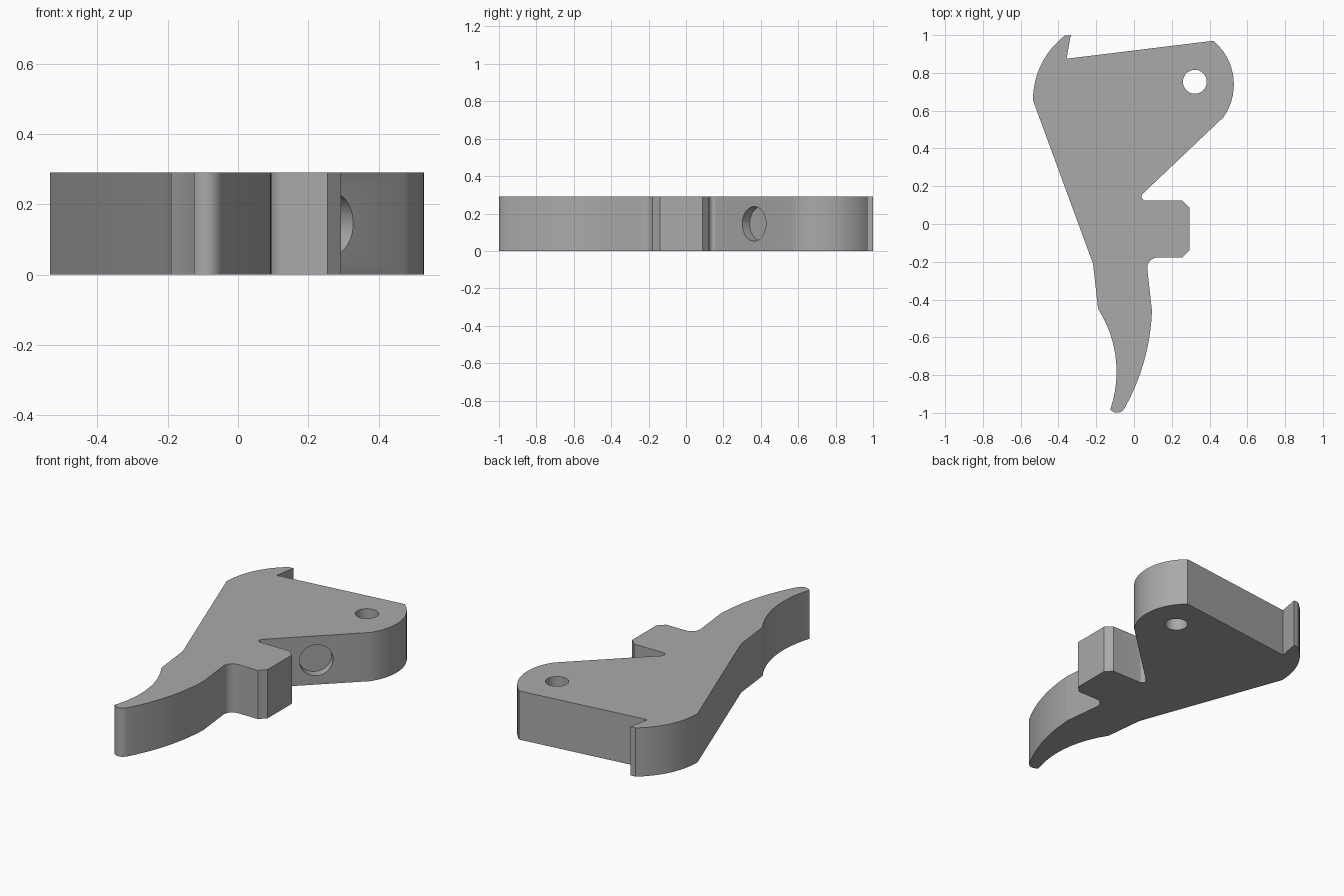
import bpy, bmesh, math
from mathutils import Vector, Matrix

if "Cube" in bpy.data.objects:
    bpy.data.objects.remove(bpy.data.objects["Cube"])

HEIGHT = 0.29


def arc(a, m, b, n):
    """Points on the circle through a, m and b, ends included."""
    a, m, b = Vector(a), Vector(m), Vector(b)
    d = 2 * (a.x * (m.y - b.y) + m.x * (b.y - a.y) + b.x * (a.y - m.y))
    A, M, B = a.dot(a), m.dot(m), b.dot(b)
    c = Vector(((A * (m.y - b.y) + M * (b.y - a.y) + B * (a.y - m.y)) / d,
                (A * (b.x - m.x) + M * (a.x - b.x) + B * (m.x - a.x)) / d))
    r = (a - c).length
    t0, tm, t1 = (math.atan2(p.y - c.y, p.x - c.x) for p in (a, m, b))
    sweep = (t1 - t0) % math.tau
    if (tm - t0) % math.tau > sweep:
        sweep -= math.tau
    return [(c.x + r * math.cos(t0 + sweep * i / n),
             c.y + r * math.sin(t0 + sweep * i / n)) for i in range(n + 1)]


# Outline, clockwise from the hook at the top left
outline = [(-0.335, 1.0), (-0.357, 0.875)]
outline += arc((0.42, 0.97), (0.528, 0.755), (0.474, 0.566), 20)      # pivot end
outline += arc((0.046, 0.16), (0.042, 0.137), (0.062, 0.124), 8)      # notch fillet
outline += [(0.255, 0.124), (0.293, 0.088), (0.293, -0.14), (0.255, -0.178)]
outline += arc((0.13, -0.178), (0.086, -0.194), (0.07, -0.235), 10)   # tab fillet
outline += arc((0.095, -0.46), (0.055, -0.72), (-0.05, -0.975), 20)   # finger front
outline += arc((-0.056, -0.983), (-0.09, -0.999), (-0.125, -0.982), 8)  # finger tip
outline += arc((-0.122, -0.97), (-0.108, -0.645), (-0.19, -0.45), 24)[1:]  # finger back
outline += [(-0.217, -0.21)]
outline += arc((-0.535, 0.655), (-0.49, 0.847), (-0.365, 0.998), 16)  # rounded shoulder

bm = bmesh.new()
base = bm.faces.new([bm.verts.new((x, y, 0)) for x, y in outline])
top = bmesh.ops.extrude_face_region(bm, geom=[base])["geom"]
bmesh.ops.translate(bm, vec=(0, 0, HEIGHT),
                    verts=[v for v in top if isinstance(v, bmesh.types.BMVert)])
bmesh.ops.recalc_face_normals(bm, faces=bm.faces)
mesh = bpy.data.meshes.new("lever_body")
bm.to_mesh(mesh)
bm.free()
body = bpy.data.objects.new("lever_body", mesh)
bpy.context.collection.objects.link(body)

grey = bpy.data.materials.new("plain grey")
grey.diffuse_color = (0.4, 0.4, 0.4, 1)
grey.use_nodes = True
grey.node_tree.nodes["Principled BSDF"].inputs["Base Color"].default_value = grey.diffuse_color
mesh.materials.append(grey)


def drill(name, centre, axis, radius, length):
    """Cut a round hole centred on a point along an axis."""
    bm = bmesh.new()
    turn = Vector(axis).to_track_quat('Z', 'Y').to_matrix().to_4x4()
    bmesh.ops.create_cone(bm, cap_ends=True, segments=48, radius1=radius,
                          radius2=radius, depth=length,
                          matrix=Matrix.Translation(centre) @ turn)
    me = bpy.data.meshes.new(name)
    bm.to_mesh(me)
    bm.free()
    me.materials.append(grey)
    cutter = bpy.data.objects.new(name, me)
    bpy.context.collection.objects.link(cutter)
    mod = body.modifiers.new(name, 'BOOLEAN')
    mod.object, mod.operation, mod.solver = cutter, 'DIFFERENCE', 'EXACT'
    bpy.context.view_layer.objects.active = body
    bpy.ops.object.modifier_apply(modifier=name)
    bpy.data.objects.remove(cutter)


# Pivot hole right through, and a shallow spring seat in the slanted face
drill("pivot_hole", (0.322, 0.753, HEIGHT / 2), (0, 0, 1), 0.063, 1)
slant = Vector((0.406, -0.428, 0)).normalized()
drill("spring_seat", Vector((0.261, 0.364, HEIGHT / 2)), slant, 0.092, 0.11)

# Smooth curved walls, sharp edges elsewhere
bpy.ops.object.select_all(action='DESELECT')
body.select_set(True)
bpy.context.view_layer.objects.active = body
bpy.ops.object.shade_smooth_by_angle(angle=math.radians(25))
